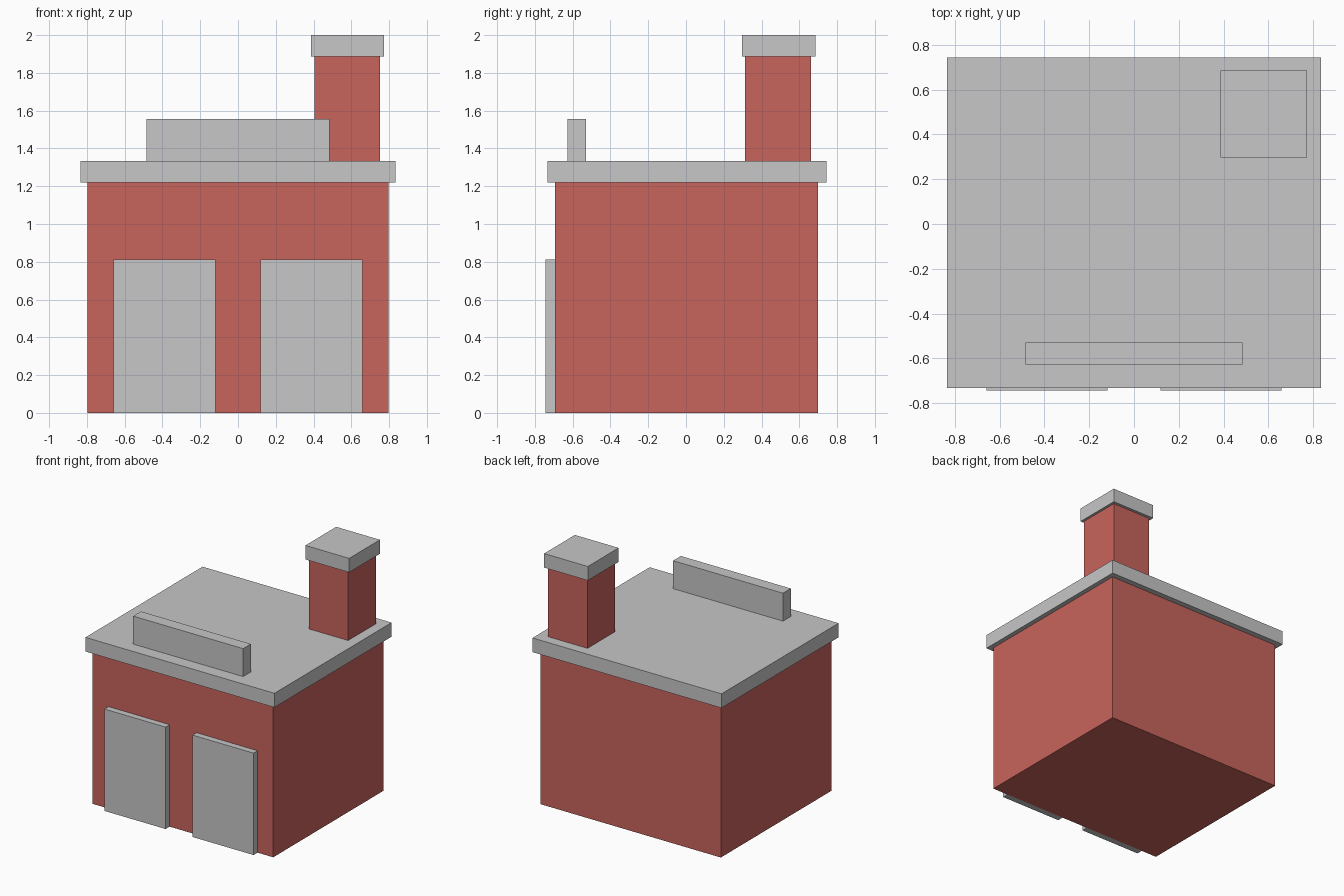
import bpy
import bmesh
from mathutils import Vector

cube = bpy.data.objects.get("Cube")
if cube:
    bpy.data.objects.remove(cube, do_unlink=True)


def make_material(name, colour):
    mat = bpy.data.materials.new(name)
    mat.use_nodes = True
    mat.diffuse_color = colour
    mat.node_tree.nodes["Principled BSDF"].inputs["Base Color"].default_value = colour
    return mat


def box(name, low, high, mat):
    """Flat-faced block spanning two opposite corners."""
    low, high = Vector(low), Vector(high)
    bm = bmesh.new()
    bmesh.ops.create_cube(bm, size=1)
    bmesh.ops.scale(bm, vec=high - low, verts=bm.verts)
    mesh = bpy.data.meshes.new(name)
    bm.to_mesh(mesh)
    bm.free()
    mesh.materials.append(mat)
    obj = bpy.data.objects.new(name, mesh)
    obj.location = (low + high) / 2
    bpy.context.collection.objects.link(obj)
    return obj


brick = make_material("brick red", (0.58, 0.127, 0.107, 1))
stone = make_material("light grey", (0.57, 0.57, 0.58, 1))

# Main building and overhanging flat roof
box("walls", (-0.797, -0.694, 0), (0.797, 0.699, 1.22), brick)
box("roof_slab", (-0.834, -0.732, 1.22), (0.834, 0.744, 1.333), stone)

# Raised board along the front of the roof
box("roof_board", (-0.485, -0.628, 1.333), (0.485, -0.53, 1.556), stone)

# Chimney at the rear left corner
box("chimney", (0.406, 0.313, 1.333), (0.753, 0.662, 1.888), brick)
box("chimney_cap", (0.387, 0.297, 1.888), (0.773, 0.685, 2.0), stone)

# Pair of large doors
for side, centre in (("right", -0.388), ("left", 0.388)):
    box(side + "_door", (centre - 0.27, -0.744, 0), (centre + 0.27, -0.694, 0.813), stone)
